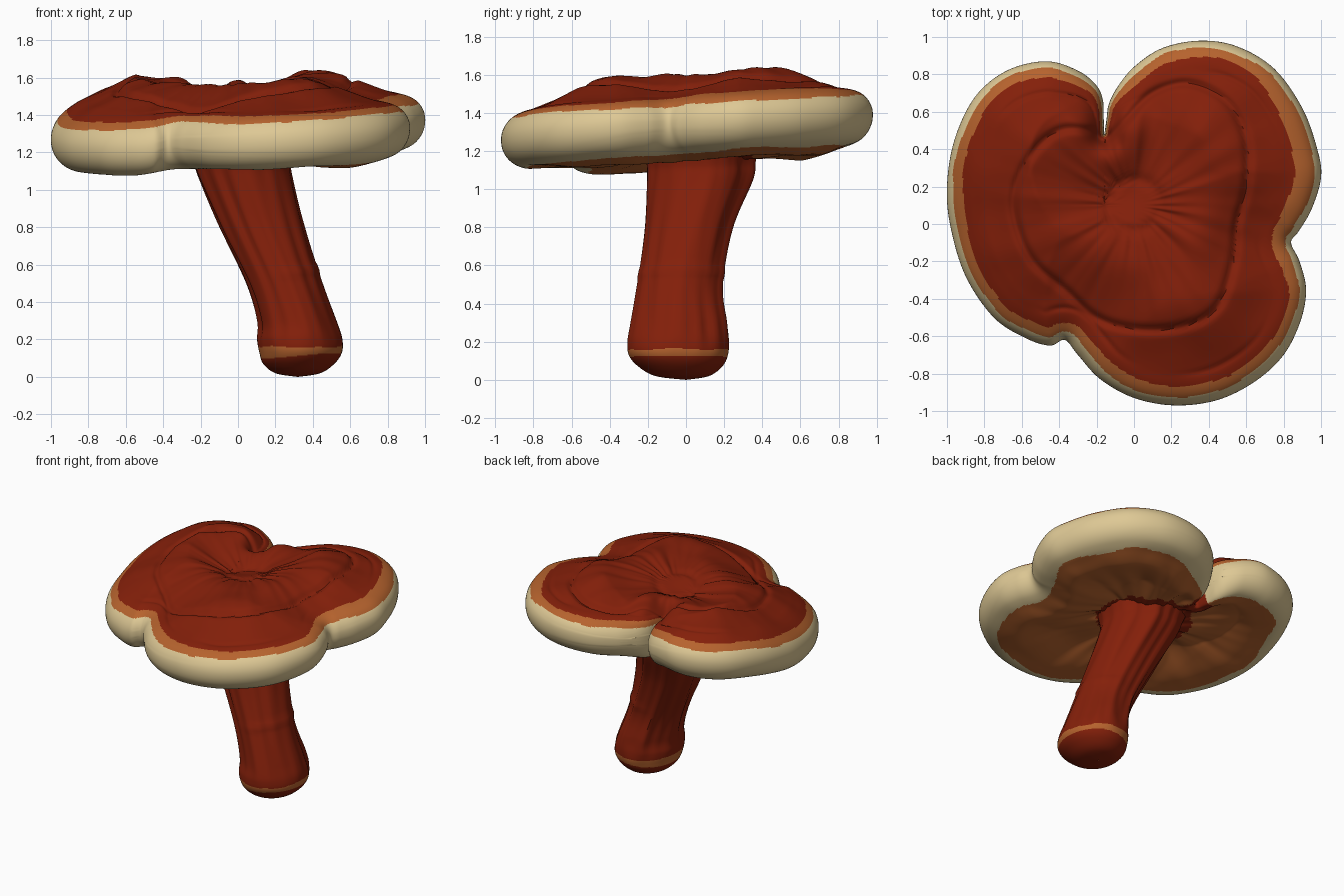
import bpy, bmesh, math
from mathutils import Vector, kdtree, noise

if "Cube" in bpy.data.objects:
    bpy.data.objects.remove(bpy.data.objects["Cube"])


def material(name, rgb):
    mat = bpy.data.materials.new(name)
    mat.use_nodes = True
    color = (*rgb, 1)
    mat.diffuse_color = color
    mat.node_tree.nodes["Principled BSDF"].inputs["Base Color"].default_value = color
    return mat


MATERIALS = [material("deep red", (.23, .014, .003)),
             material("rust orange", (.47, .125, .027)),
             material("pale cream", (.73, .58, .3))]
RED, ORANGE, CREAM = range(3)


def smooth(a, b, x):
    t = min(1, max(0, (x - a) / (b - a)))
    return t * t * (3 - 2 * t)


def bell(x, width):
    return math.exp(-(x / width) ** 2)


def wobble(x, y, z, scale):
    return noise.noise(Vector((x, y, z)) * scale)


def spline(points, steps, closed):
    """Catmull-Rom curve through tuples of any length."""
    n, out = len(points), []
    pick = (lambda i: points[i % n]) if closed else (lambda i: points[min(n - 1, max(0, i))])
    for i in range(n if closed else n - 1):
        ctrl = list(zip(*(pick(i + k) for k in (-1, 0, 1, 2))))
        for j in range(steps):
            t = j / steps
            out.append([b + t / 2 * (c - a + t * (2*a - 5*b + 4*c - d + t * (3*(b - c) + d - a)))
                        for a, b, c, d in ctrl])
    return out if closed else out + [list(points[-1])]


def distance_tree(points):
    tree = kdtree.KDTree(len(points))
    for index, point in enumerate(points):
        tree.insert((*point, 0), index)
    tree.balance()
    return tree


def skin(bm, rings, paint):
    """Bridge closed rings of points with quads, colouring each by its centre."""
    loops = [[bm.verts.new(p) for p in ring] for ring in rings]
    for low, high in zip(loops, loops[1:]):
        for k in range(len(low)):
            m = (k + 1) % len(low)
            face = bm.faces.new((low[k], low[m], high[m], high[k]))
            face.material_index = paint(face.calc_center_median())


def finish(bm, name, angle):
    bmesh.ops.remove_doubles(bm, verts=bm.verts, dist=.0002)
    bmesh.ops.recalc_face_normals(bm, faces=bm.faces)
    mesh = bpy.data.meshes.new(name)
    bm.to_mesh(mesh)
    bm.free()
    for mat in MATERIALS:
        mesh.materials.append(mat)
    obj = bpy.data.objects.new(name, mesh)
    bpy.context.collection.objects.link(obj)
    bpy.ops.object.select_all(action="DESELECT")
    obj.select_set(True)
    bpy.context.view_layer.objects.active = obj
    bpy.ops.object.shade_smooth_by_angle(angle=math.radians(angle))


# Lobed cap outline, starting at the deep back notch
OUTLINE = [(-.16, .48), (-.147, .56), (-.135, .64), (-.09, .73), (0, .84), (.15, .94),
           (.35, .98), (.55, .95), (.75, .83), (.9, .62), (.98, .4), (1, .25),
           (.95, .08), (.88, -.04), (.84, -.1), (.885, -.2), (.92, -.35), (.89, -.52),
           (.8, -.7), (.65, -.84), (.45, -.94), (.22, -.97), (0, -.93), (-.18, -.83),
           (-.3, -.7), (-.37, -.62), (-.45, -.65), (-.58, -.61), (-.75, -.5), (-.9, -.28),
           (-.98, -.02), (-1, .2), (-.96, .45), (-.85, .68), (-.68, .82), (-.47, .87),
           (-.3, .82), (-.2, .74), (-.166, .66), (-.162, .57)]
# Growth crease that loops round the cap and returns to the notch
CREASE = [(-.16, .45), (-.24, .5), (-.4, .5), (-.55, .37), (-.64, .18), (-.63, 0), (-.54, -.2),
          (-.36, -.36), (-.2, -.5), (0, -.56), (.25, -.55), (.44, -.45), (.53, -.2),
          (.55, 0), (.6, .2), (.6, .45), (.5, .65), (.3, .75), (.1, .7), (-.05, .55)]
fine = spline(OUTLINE, 32, True)
rim = fine[::4]
rim_tree = distance_tree(fine)
crease_tree = distance_tree(spline(CREASE, 40, True))

HUB = Vector((-.16, .1))        # where the mesh rays meet
NAVEL = Vector((0, .1))         # where the wrinkles meet
NOTCH = Vector((-.16, .48))
RINGS = 80


def inset(x, y):
    """Distance in from the rim, sped up where the lobes fold together."""
    d = rim_tree.find((x, y, 0))[2]
    return d * (1 + 4 * bell((Vector((x, y)) - NOTCH).length, .17))


def cap_height(x, y, top):
    d = inset(x, y)
    # Tilted rim: the right lobe dips at its front and lifts at its back
    middle = 1.31 + .045 * x + .065 * y - .025 * smooth(.3, .55, -x)
    middle += .06 * smooth(.15, .5, -x) * smooth(-.1, .6, y)
    roll = math.sqrt(max(0, 1 - (1 - min(d / .14, 1)) ** 2))
    spoke = Vector((x, y)) - NAVEL
    reach = spoke.length
    angle = math.atan2(spoke.y, spoke.x)
    wrinkle = wobble(math.cos(angle), math.sin(angle), reach * .2, 7)
    fade = smooth(.05, .2, d)
    if top:
        rise = .15 * smooth(.07, .58, d) + .03 * smooth(.3, .6, -x) * fade
        rise -= .025 * bell(crease_tree.find((x, y, 0))[2], .022)
        rise -= .01 * bell(d - .17, .014) * smooth(-.1, .3, wobble(x, y, 4, 2))
        rise -= .06 * bell(reach, .3) + .012 * bell(reach - .14, .03)
        rise += fade * (.015 * wobble(x, y, 1, 4) + .02 * wrinkle * smooth(.05, .2, reach) * bell(reach, .6))
        return middle + .14 * roll + rise
    # Gills sag behind the rim, then arch up towards the stem
    sag = .045 * smooth(.08, .3, d) * smooth(-.2, .5, x + y * .5) - .06 * smooth(.25, .6, d)
    return middle - .15 * roll - sag + fade * (.012 * wobble(x, y, 2, 4) + .025 * wrinkle * bell(reach, .6))


def paint_top(c):
    d = inset(c.x, c.y) + .012 * wobble(c.x, c.y, 0, 5)
    if d < .034 + .014 * smooth(.2, .8, -c.y):
        return CREAM
    band = .085 + .06 * smooth(.5, .95, c.x) * smooth(-.5, .1, c.y) + .02 * smooth(.3, .8, -c.y)
    return ORANGE if d < band else RED


def paint_under(c):
    ragged = wobble(c.x, c.y, 3, 9)
    flat = Vector((c.x, c.y))
    if (flat - NAVEL).length < .33 + .06 * ragged or (flat - NOTCH).length < .1 + .05 * ragged:
        return RED
    return CREAM if inset(c.x, c.y) < .135 + .03 * wobble(c.x, c.y, 5, 4) else ORANGE


# Cap: top and underside sheets welded along the rim
cap = bmesh.new()
for top, paint in ((True, paint_top), (False, paint_under)):
    rings = []
    for i in range(RINGS + 1):
        s = 1 - (1 - i / RINGS) ** 1.6
        ring = [HUB.lerp(Vector(p), s) for p in rim]
        rings.append([(p.x, p.y, cap_height(p.x, p.y, top)) for p in ring])
    skin(cap, rings, paint)
finish(cap, "cap", 50)

# Leaning stem: height, centre x, centre y, radius x, radius y
STEM = [(0, .32, 0, .001, .001), (.02, .32, -.02, .12, .14), (.07, .325, -.03, .19, .22),
        (.13, .335, -.04, .22, .26), (.2, .33, -.04, .225, .265), (.3, .315, -.035, .207, .247),
        (.5, .25, -.03, .2, .22), (.8, .13, .02, .225, .23), (1.05, .04, .08, .25, .275),
        (1.15, .015, .085, .265, .285), (1.29, 0, .09, .32, .32)]
SIDES = 72
stem_rings = []
for z, cx, cy, rx, ry in spline(STEM, 12, False):
    ring = []
    for k in range(SIDES):
        a = math.tau * k / SIDES
        u, v = math.cos(a), math.sin(a)
        body = smooth(.1, .3, z)
        swell = 1 + body * (.09 * wobble(u * 2, v * 2, z * .8, 1.6) + .04 * wobble(u, v, z * .3, 5))
        swell += .04 * bell(z - .55 - .03 * u, .02) * smooth(-.4, .6, u)
        ring.append((cx + rx * swell * u, cy + ry * swell * v, z))
    stem_rings.append(ring)


def paint_stem(c):
    low = .1 + .025 * smooth(.15, .5, c.x)
    return ORANGE if low < c.z < .16 + .01 * wobble(c.x, c.y, 0, 6) else RED


stem = bmesh.new()
skin(stem, stem_rings, paint_stem)
finish(stem, "stem", 50)
